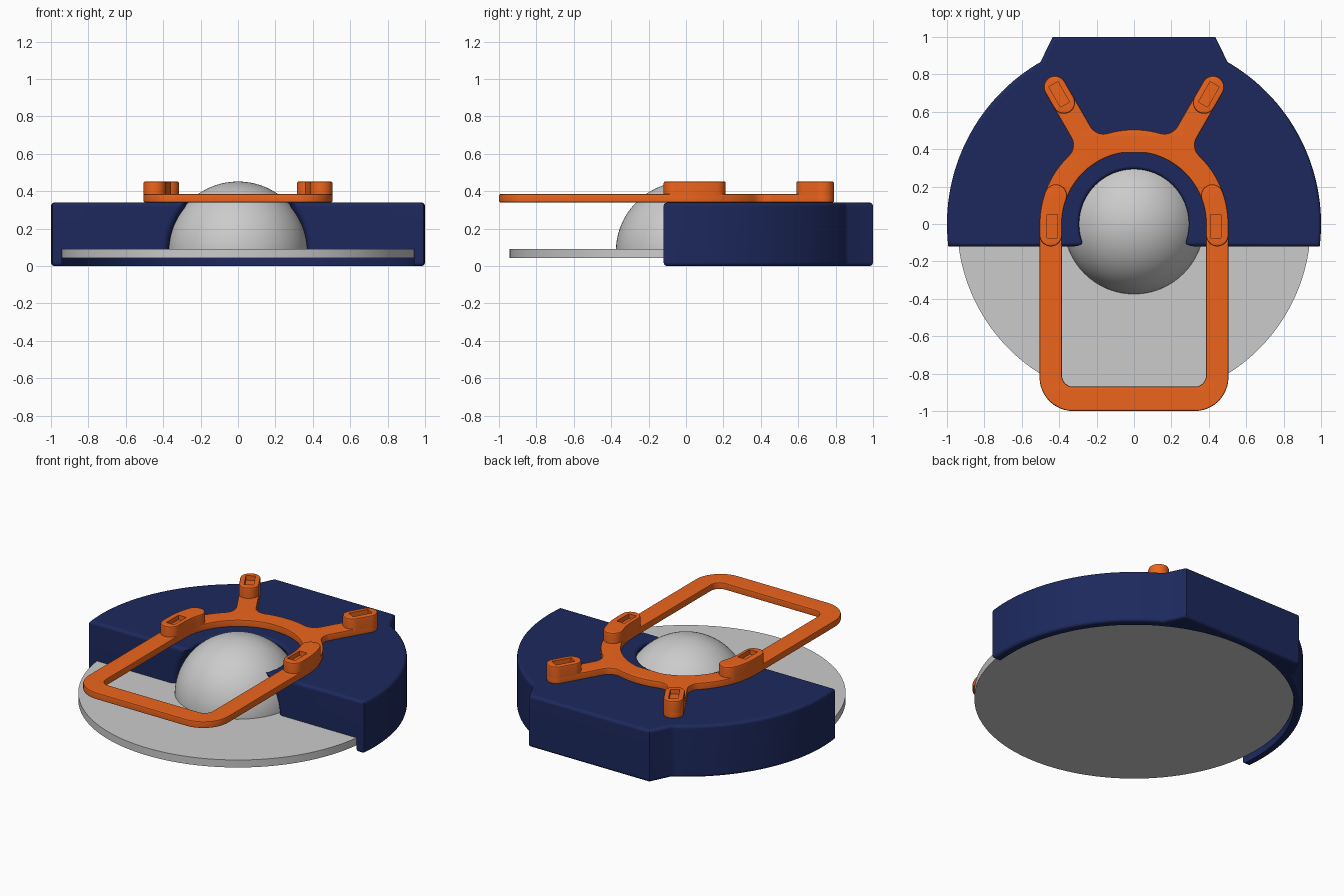
import bpy, bmesh
from math import sin, cos, pi, radians, sqrt, asin, atan2
from mathutils import Matrix, Vector

if "Cube" in bpy.data.objects:
    bpy.data.objects.remove(bpy.data.objects["Cube"])


def material(name, rgb):
    m = bpy.data.materials.new(name)
    m.diffuse_color = (*rgb, 1)
    m.use_nodes = True
    m.node_tree.nodes["Principled BSDF"].inputs["Base Color"].default_value = m.diffuse_color
    return m


NAVY = material("navy", (0.012, 0.022, 0.11))
ORANGE = material("orange", (0.85, 0.13, 0.012))


def activate(ob):
    bpy.ops.object.select_all(action='DESELECT')
    ob.select_set(True)
    bpy.context.view_layer.objects.active = ob


def add_object(name, bm, mat=None):
    bmesh.ops.recalc_face_normals(bm, faces=bm.faces)
    me = bpy.data.meshes.new(name)
    bm.to_mesh(me)
    bm.free()
    ob = bpy.data.objects.new(name, me)
    bpy.context.collection.objects.link(ob)
    if mat:
        me.materials.append(mat)
    return ob


def finish(ob):
    activate(ob)
    bpy.ops.object.shade_smooth_by_angle(angle=radians(35))
    mod = ob.modifiers.new("flat_shading", 'WEIGHTED_NORMAL')
    mod.keep_sharp = True


def arc(cx, cy, r, a0, a1, n):
    return [(cx + r * cos(a0 + (a1 - a0) * i / n),
             cy + r * sin(a0 + (a1 - a0) * i / n)) for i in range(n + 1)]


def mirrored(half):
    """Close a right-hand outline by adding its mirror image."""
    return half + [(-x, y) for x, y in reversed(half)]


def lathe(name, profile, steps=96):
    bm = bmesh.new()
    vs = [bm.verts.new((r, 0, z)) for r, z in profile]
    es = [bm.edges.new(p) for p in zip(vs, vs[1:])]
    bmesh.ops.spin(bm, geom=vs + es, cent=(0, 0, 0), axis=(0, 0, 1),
                   angle=2 * pi, steps=steps)
    bmesh.ops.remove_doubles(bm, verts=bm.verts, dist=1e-5)
    return add_object(name, bm)


def bevel_rims(bm, width, segments):
    rims = [e for e in bm.edges if len(e.link_faces) == 2 and
            sorted(abs(f.normal.z) > 0.9 for f in e.link_faces) == [False, True]]
    bmesh.ops.bevel(bm, geom=rims, offset=width, segments=segments,
                    profile=0.5, affect='EDGES')


def slab(name, outlines, z0, z1, bevel, mat):
    """Filled flat outline (later outlines are holes) with rounded rims."""
    cu = bpy.data.curves.new(name, 'CURVE')
    cu.dimensions, cu.fill_mode = '2D', 'BOTH'
    cu.extrude = (z1 - z0) / 2
    for pts in outlines:
        pts = [p for i, p in enumerate(pts)
               if (Vector(p) - Vector(pts[i - 1])).length > 1e-4]
        sp = cu.splines.new('POLY')
        sp.points.add(len(pts) - 1)
        for q, (x, y) in zip(sp.points, pts):
            q.co = (x, y, 0, 1)
        sp.use_cyclic_u = True
    tmp = bpy.data.objects.new(name + "_outline", cu)
    bpy.context.collection.objects.link(tmp)
    bpy.context.view_layer.update()
    bm = bmesh.new()
    bm.from_mesh(tmp.to_mesh())
    bpy.data.objects.remove(tmp)
    bmesh.ops.translate(bm, verts=bm.verts, vec=(0, 0, (z0 + z1) / 2))
    bmesh.ops.remove_doubles(bm, verts=bm.verts, dist=1e-5)
    bmesh.ops.recalc_face_normals(bm, faces=bm.faces)
    bm.normal_update()
    bevel_rims(bm, bevel, 2)
    return add_object(name, bm, mat)


def cut(ob, cutter):
    mod = ob.modifiers.new("cut", 'BOOLEAN')
    mod.operation, mod.solver, mod.object = 'DIFFERENCE', 'EXACT', cutter
    activate(ob)
    bpy.ops.object.modifier_apply(modifier=mod.name)
    bpy.data.objects.remove(cutter)


BALL_R, BALL_Z = 0.375, 0.077


def socket_cutter(name, r, h, f):
    """Sphere that flares with fillet f into a plane at height h."""
    rc = sqrt((r + f) ** 2 - (h - f) ** 2)
    a = atan2(h - f, rc)
    prof = arc(0, 0, r, -pi / 2, a, 28) + arc(rc, h - f, f, a + pi, pi / 2, 8)[1:]
    prof += [(rc, h + 0.002), (rc, h + 0.2), (0, h + 0.2)]
    prof[0] = (0, -r)
    return lathe(name, prof)


# Base disc and dome
disc = lathe("base_disc", [(0, 0.042), (0.945, 0.042), (0.945, 0.091), (0, 0.091)], 128)
a0 = asin((0.06 - BALL_Z) / BALL_R)
dome_pts = arc(0, BALL_Z, BALL_R, a0, pi / 2, 28)
dome_pts[-1] = (0, BALL_Z + BALL_R)
dome = lathe("dome", [(0, 0.06)] + dome_pts)
finish(disc)
finish(dome)

# Body: round housing with a flat back and an open front
half = arc(0, 0, 1, asin(-0.12), radians(60), 40) + [(0.435, 1.0)]
bm = bmesh.new()
face = bm.faces.new([bm.verts.new((x, y, 0)) for x, y in mirrored(half)])
ext = bmesh.ops.extrude_face_region(bm, geom=[face])["geom"]
bmesh.ops.translate(bm, vec=(0, 0, 0.34),
                    verts=[g for g in ext if isinstance(g, bmesh.types.BMVert)])
bmesh.ops.recalc_face_normals(bm, faces=bm.faces)
bm.normal_update()
bevel_rims(bm, 0.02, 3)
body = add_object("body", bm, NAVY)

# Recess for the disc, then the flared dome socket on top and front
cut(body, lathe("recess", [(0, -0.1), (0.949, -0.1), (0.949, 0.0925), (0, 0.0925)], 128))
top = socket_cutter("top_socket", 0.378, 0.34 - BALL_Z, 0.018)
top.data.transform(Matrix.Translation((0, 0, BALL_Z)))
cut(body, top)
front = socket_cutter("front_socket", 0.377, 0.12, 0.04)
front.data.transform(Matrix.Translation((0, 0, BALL_Z)) @ Matrix.Rotation(pi / 2, 4, 'X'))
cut(body, front)
finish(body)

# Frame: ring, two arms and a long front loop
RO, RI, W, F, TIP = 0.505, 0.385, 0.06, 0.08, 0.845
ARM = radians(60)
u = sqrt((RO + F) ** 2 - (W + F) ** 2)
b = atan2(W + F, u)
edge = arc(u, W + F, F, b + pi, 1.5 * pi, 8)
arm = edge + arc(TIP, 0, W, pi / 2, -pi / 2, 16) + [(x, -y) for x, y in reversed(edge)]
arm = [(x * cos(ARM) - y * sin(ARM), x * sin(ARM) + y * cos(ARM)) for x, y in arm]
outer = (arc(0, 0, RO, pi / 2, ARM + b, 8) + arm + arc(0, 0, RO, ARM - b, 0, 20)
         + arc(RO - 0.18, -0.82, 0.18, 0, -pi / 2, 12))
inner = arc(0, 0, RI, pi / 2, 0, 32) + arc(RI - 0.06, -0.81, 0.06, 0, -pi / 2, 8)
frame = slab("frame", [mirrored(outer), mirrored(inner)], 0.34, 0.385, 0.008, ORANGE)
finish(frame)


def slotted_pad(name, pts, slot, angle):
    pad = slab(name, [pts], 0.36, 0.453, 0.01, ORANGE)
    box = bmesh.new()
    bmesh.ops.create_cube(box, size=1, matrix=Matrix.Translation((*slot, 0.453))
                          @ Matrix.Rotation(angle, 4, 'Z')
                          @ Matrix.Diagonal((0.125, 0.056, 0.06, 1)))
    cut(pad, add_object("slot", box))
    finish(pad)


# Raised pads with slots, on the ring sides and on the arm tips
RM, END = (RO + RI) / 2, radians(20)
side_pad = (arc(RM, -0.06, W, -pi, 0, 16) + arc(0, 0, RO, 0, END, 8)
            + arc(RM * cos(END), RM * sin(END), W, END, END + pi, 16)
            + arc(0, 0, RI, END, 0, 8))
tip_pad = (arc(TIP * cos(ARM), TIP * sin(ARM), W, ARM - pi / 2, ARM + pi / 2, 16)
           + arc(0.75 * cos(ARM), 0.75 * sin(ARM), W, ARM + pi / 2, ARM + 1.5 * pi, 16))
for s, side in ((1, "right"), (-1, "left")):
    slotted_pad(side + "_side_pad", [(s * x, y) for x, y in side_pad],
                (s * 0.437, -0.012), pi / 2)
    slotted_pad(side + "_arm_pad", [(s * x, y) for x, y in tip_pad],
                (s * 0.8 * cos(ARM), 0.8 * sin(ARM)), s * ARM)
